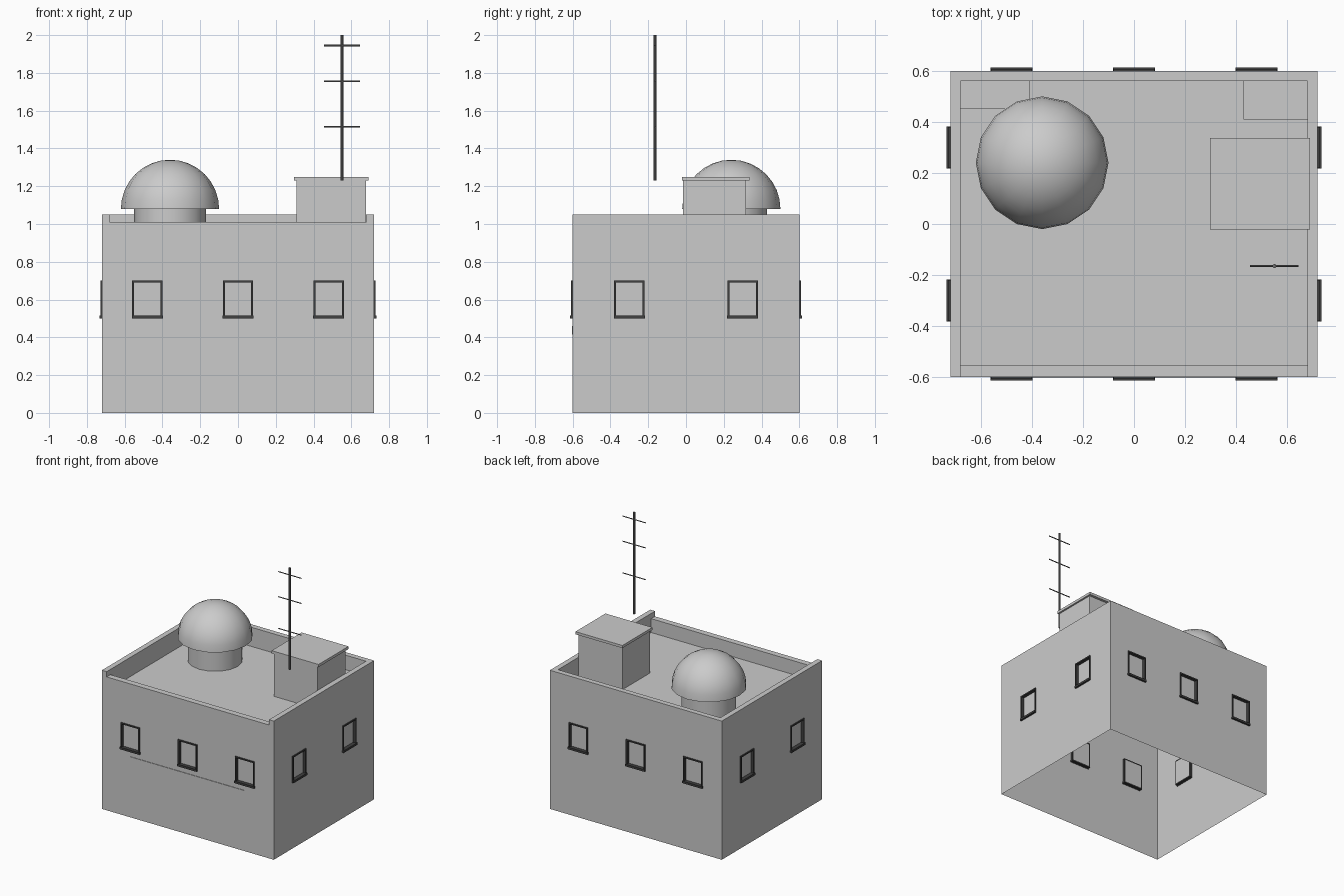
import bpy, bmesh, math
from mathutils import Matrix, Vector

cube = bpy.data.objects.get("Cube")
if cube:
    bpy.data.objects.remove(cube, do_unlink=True)


def material(name, value):
    m = bpy.data.materials.new(name)
    m.use_nodes = True
    colour = (value, value, value, 1)
    m.diffuse_color = colour
    m.node_tree.nodes["Principled BSDF"].inputs["Base Color"].default_value = colour
    return m


PLASTER = material("plaster grey", 0.6)
FRAME = material("dark frame", 0.05)
METAL = material("antenna metal", 0.15)


def finish(bm, name, mat, matrix=Matrix()):
    bm.transform(matrix)
    mesh = bpy.data.meshes.new(name)
    bm.to_mesh(mesh)
    bm.free()
    mesh.materials.append(mat)
    obj = bpy.data.objects.new(name, mesh)
    bpy.context.collection.objects.link(obj)
    return obj


def add_box(bm, x, y, z):
    size = Vector((x[1] - x[0], y[1] - y[0], z[1] - z[0]))
    centre = Vector((sum(x), sum(y), sum(z))) / 2
    bmesh.ops.create_cube(bm, size=1, matrix=Matrix.Translation(centre) @ Matrix.Diagonal(size).to_4x4())


def box(name, x, y, z, mat=PLASTER):
    bm = bmesh.new()
    add_box(bm, x, y, z)
    return finish(bm, name, mat)


def rod(bm, radius, start, end, sides=8):
    start, end = Vector(start), Vector(end)
    axis = end - start
    turn = axis.to_track_quat('Z', 'Y').to_matrix().to_4x4()
    bmesh.ops.create_cone(bm, cap_ends=True, segments=sides, radius1=radius, radius2=radius,
                          depth=axis.length, matrix=Matrix.Translation((start + end) / 2) @ turn)


def smooth(obj):
    bpy.ops.object.select_all(action='DESELECT')
    obj.select_set(True)
    bpy.context.view_layer.objects.active = obj
    bpy.ops.object.shade_smooth_by_angle(angle=math.radians(40))


HX, HY, ROOF, TOP, LOW = 0.72, 0.6, 0.905, 1.05, 1.01
RIM = 0.04
W, Z0, Z1 = 0.08, 0.505, 0.7      # window half width, bottom and top
DEPTH, BAR = 0.02, 0.01           # recess depth, frame bar width


def wall(side, angle, half, distance, centres):
    place = Matrix.Rotation(angle, 4, 'Z') @ Matrix.Translation((0, -distance, 0))
    # Wall sheet, left open at each window
    us = [-half] + [c + s * W for c in centres for s in (-1, 1)] + [half]
    zs = [0, Z0, Z1, ROOF]
    bm = bmesh.new()
    for i in range(len(us) - 1):
        for j in range(len(zs) - 1):
            if i % 2 and j == 1:
                continue
            corners = ((us[i], zs[j]), (us[i + 1], zs[j]), (us[i + 1], zs[j + 1]), (us[i], zs[j + 1]))
            bm.faces.new([bm.verts.new((u, 0, z)) for u, z in corners])
    bmesh.ops.remove_doubles(bm, verts=bm.verts, dist=0.0001)
    finish(bm, side + "_wall", PLASTER, place)
    # Recessed windows with frame and sill
    for n, c in enumerate(centres, 1):
        bm = bmesh.new()
        deep = (-0.008, DEPTH)
        add_box(bm, (c - W, c - W + BAR), deep, (Z0, Z1))
        add_box(bm, (c + W - BAR, c + W), deep, (Z0, Z1))
        add_box(bm, (c - W + BAR, c + W - BAR), deep, (Z1 - BAR, Z1))
        add_box(bm, (c - W + BAR, c + W - BAR), deep, (Z0, Z0 + BAR))
        add_box(bm, (c - W - 0.002, c + W + 0.002), (-0.014, 0.004), (0.5, 0.516))
        finish(bm, f"{side}_window_frame_{n}", FRAME, place)
        bm = bmesh.new()
        add_box(bm, (c - W + BAR, c + W - BAR), (DEPTH - 0.004, DEPTH), (Z0 + BAR, Z1 - BAR))
        finish(bm, f"{side}_window_pane_{n}", PLASTER, place)


THREE, TWO = (-0.48, 0, 0.48), (-0.3, 0.3)
wall("front", 0, HX, HY, THREE)
wall("left", math.pi / 2, HY, HX, TWO)
wall("back", math.pi, HX, HY, THREE)
wall("right", -math.pi / 2, HY, HX, TWO)

# Flat roof and parapets, lower at the front
bm = bmesh.new()
bmesh.ops.create_grid(bm, x_segments=1, y_segments=1, size=1,
                      matrix=Matrix.Translation((0, 0, ROOF)) @ Matrix.Diagonal((HX, HY, 1, 1)))
finish(bm, "roof", PLASTER)
inner = (-HX + RIM, HX - RIM)
box("right_parapet", (-HX, -HX + RIM), (-HY, HY), (ROOF, TOP))
box("left_parapet", (HX - RIM, HX), (-HY, HY), (ROOF, TOP))
box("back_parapet", inner, (HY - RIM, HY), (ROOF, TOP))
box("front_parapet", inner, (-HY, -HY + RIM + 0.005), (ROOF, LOW))

# Front sign band
box("front_band", (-0.48, 0.48), (-HY - 0.004, -HY), (0.415, 0.46))

# Low corner slabs on the roof
box("right_corner_slab", (-0.68, -0.41), (0.45, 0.56), (ROOF, 0.94))
box("left_corner_slab", (0.43, 0.68), (0.41, 0.56), (ROOF, 0.94))

# Stair hut with a cap
box("roof_hut", (0.31, 0.677), (-0.015, 0.318), (ROOF, 1.23))
box("roof_hut_cap", (0.297, 0.69), (-0.022, 0.337), (1.23, 1.25))

# Dome on a round drum
DX, DY, DZ = -0.36, 0.24, 1.08
bm = bmesh.new()
rod(bm, 0.19, (DX, DY, ROOF), (DX, DY, DZ), 16)
smooth(finish(bm, "dome_drum", PLASTER))
bm = bmesh.new()
bmesh.ops.create_uvsphere(bm, u_segments=16, v_segments=16, radius=0.26)
bmesh.ops.bisect_plane(bm, geom=bm.verts[:] + bm.edges[:] + bm.faces[:], dist=0.0001,
                       plane_co=(0, 0, 0), plane_no=(0, 0, -1), clear_outer=True)
bmesh.ops.holes_fill(bm, edges=[e for e in bm.edges if e.is_boundary])
bmesh.ops.recalc_face_normals(bm, faces=bm.faces)
smooth(finish(bm, "dome", PLASTER, Matrix.Translation((DX, DY, DZ))))

# Antenna mast with three cross arms
AX, AY = 0.55, -0.165
bm = bmesh.new()
rod(bm, 0.008, (AX, AY, 1.23), (AX, AY, 2))
for z in (1.515, 1.755, 1.945):
    rod(bm, 0.004, (AX - 0.095, AY, z), (AX + 0.095, AY, z), 6)
finish(bm, "antenna", METAL)
